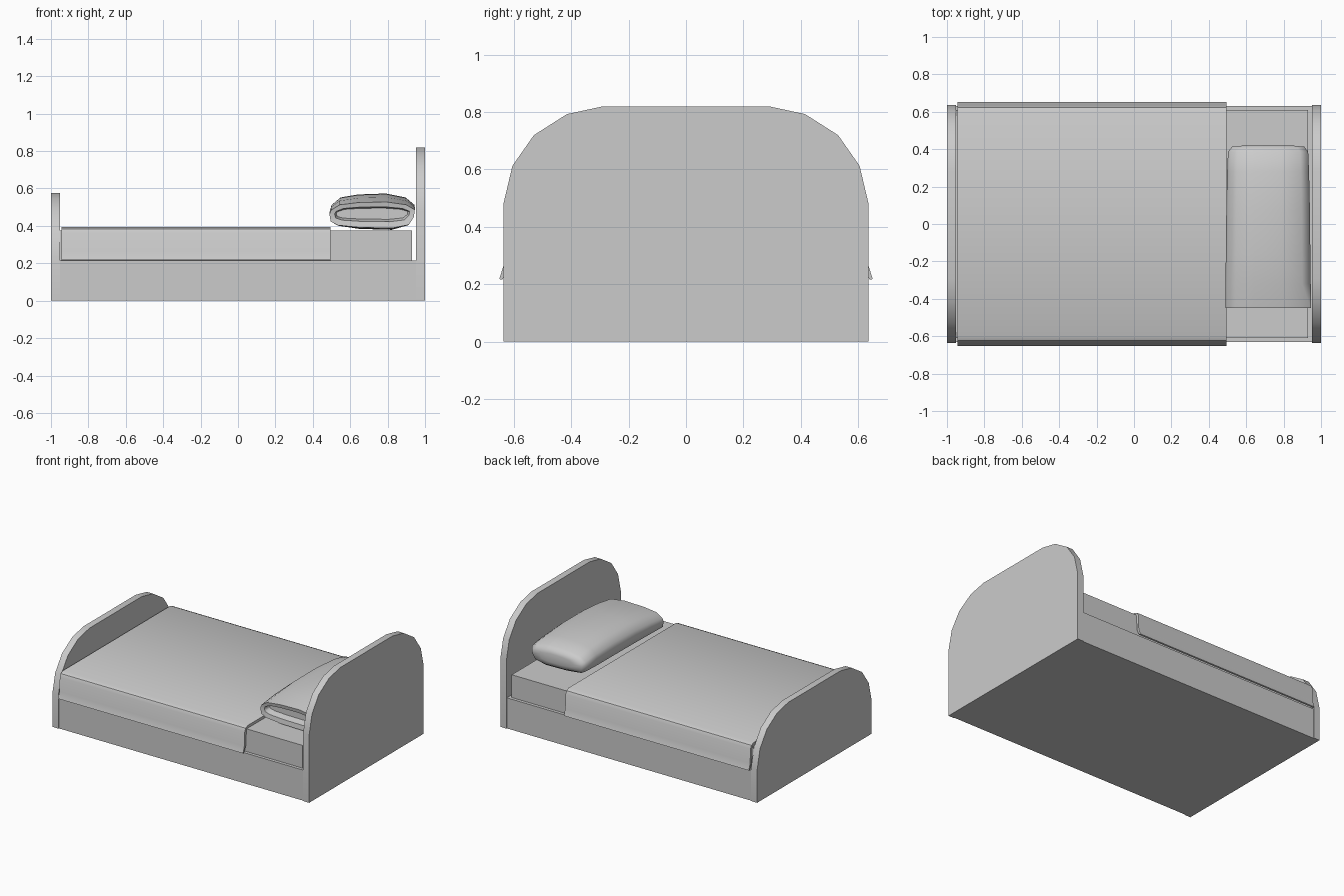
import bpy, math

if "Cube" in bpy.data.objects:
    bpy.data.objects.remove(bpy.data.objects["Cube"])


def make(name, verts, faces, smooth=None):
    me = bpy.data.meshes.new(name)
    me.from_pydata(verts, [], faces)
    ob = bpy.data.objects.new(name, me)
    bpy.context.collection.objects.link(ob)
    bpy.ops.object.select_all(action='DESELECT')
    ob.select_set(True)
    bpy.context.view_layer.objects.active = ob
    bpy.ops.object.mode_set(mode='EDIT')
    bpy.ops.mesh.select_all(action='SELECT')
    bpy.ops.mesh.normals_make_consistent(inside=False)
    bpy.ops.object.mode_set(mode='OBJECT')
    if smooth:
        bpy.ops.object.shade_smooth_by_angle(angle=math.radians(smooth))
    return ob


def loft(name, rings, smooth=None):
    # Joins equal-length rings of points and caps both ends
    n = len(rings[0])
    verts = [p for r in rings for p in r]
    faces = [(i * n + j, i * n + (j + 1) % n, (i + 1) * n + (j + 1) % n, (i + 1) * n + j)
             for i in range(len(rings) - 1) for j in range(n)]
    faces += [tuple(range(n)), tuple(range(len(verts) - n, len(verts)))]
    return make(name, verts, faces, smooth)


def extrude_x(name, profile, x0, x1, smooth=None):
    return loft(name, [[(x, y, z) for y, z in profile] for x in (x0, x1)], smooth)


def box(name, x0, x1, hy, z0, z1):
    return extrude_x(name, [(-hy, z0), (hy, z0), (hy, z1), (-hy, z1)], x0, x1)


# Arched end boards: same curve at two heights
def board(name, x0, x1, top):
    half = [(0.637, 0), (0.637, top - 0.342), (0.605, top - 0.207),
            (0.53, top - 0.1), (0.415, top - 0.027), (0.29, top)]
    extrude_x(name, half + [(-y, z) for y, z in reversed(half)], x0, x1, 30)


board("headboard", 0.953, 1.0, 0.82)
board("footboard", -1.0, -0.953, 0.575)

# Base and mattress
box("bed_base", -0.96, 0.96, 0.632, 0.0, 0.215)
box("mattress", -0.953, 0.93, 0.61, 0.21, 0.375)

# Blanket draped over the mattress with flared hems
outer = [(0.651, 0.218), (0.637, 0.262), (0.632, 0.362), (0.622, 0.384), (0.598, 0.395)]
inner = [(0.59, 0.376), (0.611, 0.376), (0.614, 0.355), (0.62, 0.26), (0.64, 0.216)]
profile = (outer + [(-y, z) for y, z in reversed(outer)]
           + [(-y, z) for y, z in reversed(inner)] + inner)
# inner loop runs from the left hem over the top to the right hem
extrude_x("blanket", profile, -0.945, 0.495, 30)

# Pillow: case lofted along y, with an open end recessed at the front
section = [(-1, 0.05), (-0.96, 0.38), (-0.76, 0.78), (-0.33, 0.95), (0.33, 1), (0.8, 0.78),
           (1, 0.4), (0.98, -0.15), (0.86, -0.75), (0.47, -1), (-0.3, -0.95), (-0.8, -0.78),
           (-0.97, -0.5)]
# y, width scale, half height, centre height
stations = [(0.42, 0.55, 0.03, 0.465), (0.413, 0.85, 0.055, 0.463), (0.385, 0.94, 0.075, 0.463),
            (0.28, 0.96, 0.09, 0.47), (0.08, 0.98, 0.097, 0.476), (-0.15, 0.99, 0.095, 0.475),
            (-0.32, 1.0, 0.085, 0.468), (-0.45, 1.0, 0.07, 0.458), (-0.445, 0.88, 0.04, 0.462),
            (-0.40, 0.84, 0.03, 0.465)]
loft("pillow", [[(0.717 + 0.228 * s * u, y, c + h * v) for u, v in section]
                for y, s, h, c in stations], 60)
